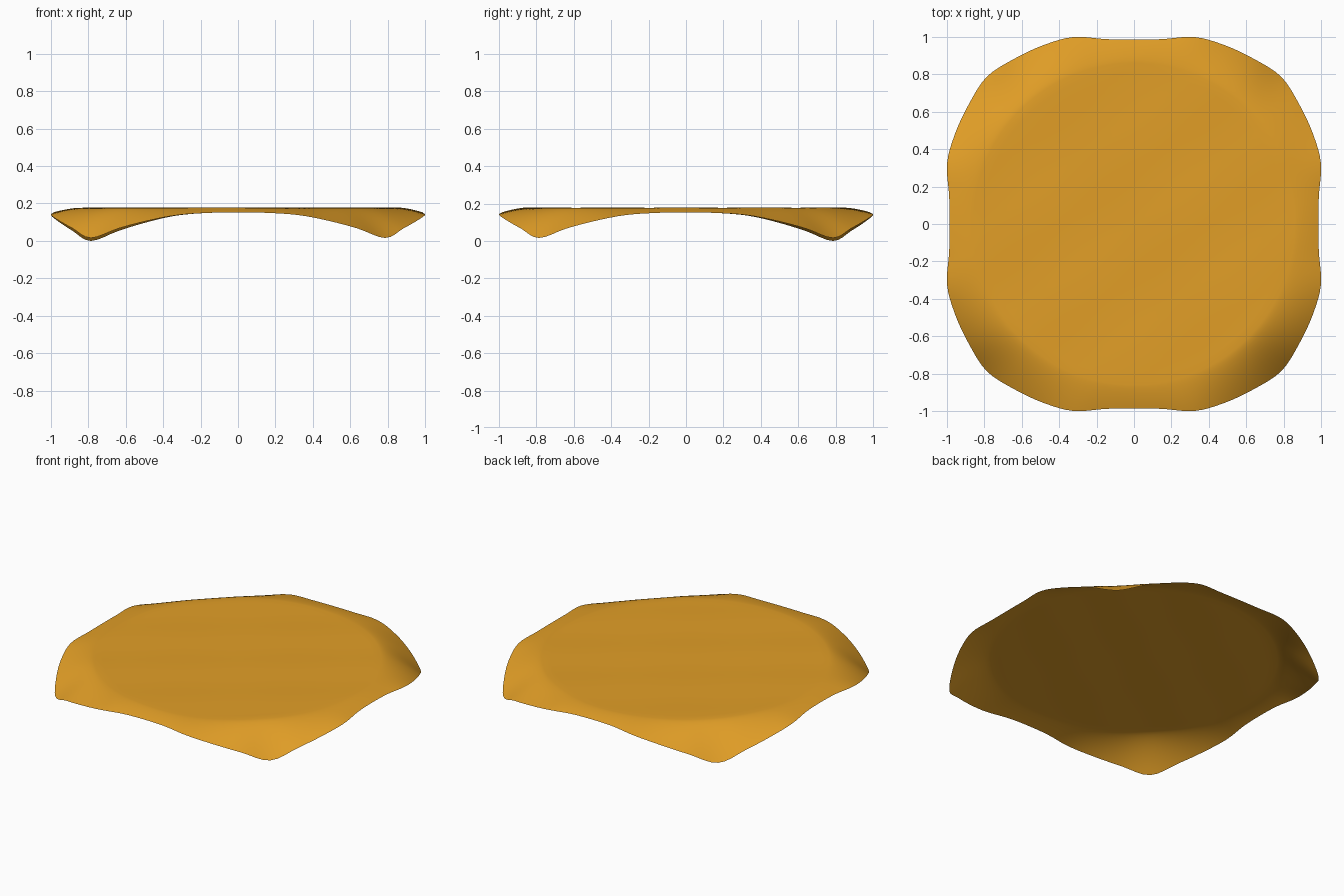
import bpy, bmesh, math

if "Cube" in bpy.data.objects:
    bpy.data.objects.remove(bpy.data.objects["Cube"])

TOP_Z = 0.177      # height of the flat top
FLAT_R = 0.86      # radius where the cloth starts to fall
SEGS, FLAT_RINGS, DROP_RINGS = 160, 18, 14

# Hem outline every 9 degrees, from mid-side (0) to corner (45)
HEM_R = [0.985, 1.000, 1.050, 1.071, 1.090, 1.112]
HEM_Z = [0.153, 0.150, 0.138, 0.107, 0.066, 0.016]


def smooth_lookup(table, deg):
    """Catmull-Rom through the table, mirrored at both ends."""
    last = len(table) - 1
    get = lambda k: table[abs(k) if k <= last else 2 * last - k]
    u = deg / 9
    i = min(int(u), last - 1)
    t = u - i
    a, b, c, d = (get(i + k) for k in (-1, 0, 1, 2))
    return b + 0.5 * t * (c - a + t * (2*a - 5*b + 4*c - d + t * (3*(b - c) + d - a)))


def hem(angle):
    """Radius and height of the cloth edge in one direction."""
    deg = math.degrees(angle) % 90
    deg = min(deg, 90 - deg)
    r, z = smooth_lookup(HEM_R, deg), smooth_lookup(HEM_Z, deg)
    # the back left corner hangs lowest
    if math.pi / 2 < angle < math.pi:
        z -= 0.016 * math.sin(2 * (angle - math.pi / 2)) ** 4
    return r, z


def cloth_point(angle, ring):
    hem_r, hem_z = hem(angle)
    if ring <= FLAT_RINGS:
        r, s = FLAT_R * ring / FLAT_RINGS, 0
    else:
        s = (ring - FLAT_RINGS) / DROP_RINGS
        r = FLAT_R + (hem_r - FLAT_R) * s
    x, y = r * math.cos(angle), r * math.sin(angle)
    # shallow ripples on the top fade out towards the hem
    ripple = 0.002 * math.sin(8 * x - 3 * y) * math.cos(8 * y) * (1 - s)
    return x, y, TOP_Z - (TOP_Z - hem_z) * s ** 1.5 + ripple


# Draped cloth: rings of points around a centre
bm = bmesh.new()
centre = bm.verts.new((0, 0, TOP_Z))
rings = [[bm.verts.new(cloth_point(2 * math.pi * k / SEGS, j)) for k in range(SEGS)]
         for j in range(1, FLAT_RINGS + DROP_RINGS + 1)]
for k in range(SEGS):
    n = (k + 1) % SEGS
    bm.faces.new((centre, rings[0][k], rings[0][n]))
    for inner, outer in zip(rings, rings[1:]):
        bm.faces.new((inner[k], outer[k], outer[n], inner[n]))
for f in bm.faces:
    f.smooth = True

mesh = bpy.data.meshes.new("draped_cloth")
bm.to_mesh(mesh)
bm.free()
cloth = bpy.data.objects.new("draped_cloth", mesh)
bpy.context.collection.objects.link(cloth)

# Ochre fabric
fabric = bpy.data.materials.new("ochre fabric")
fabric.diffuse_color = (0.76, 0.345, 0.02, 1)
fabric.use_nodes = True
fabric.node_tree.nodes["Principled BSDF"].inputs["Base Color"].default_value = fabric.diffuse_color
mesh.materials.append(fabric)
